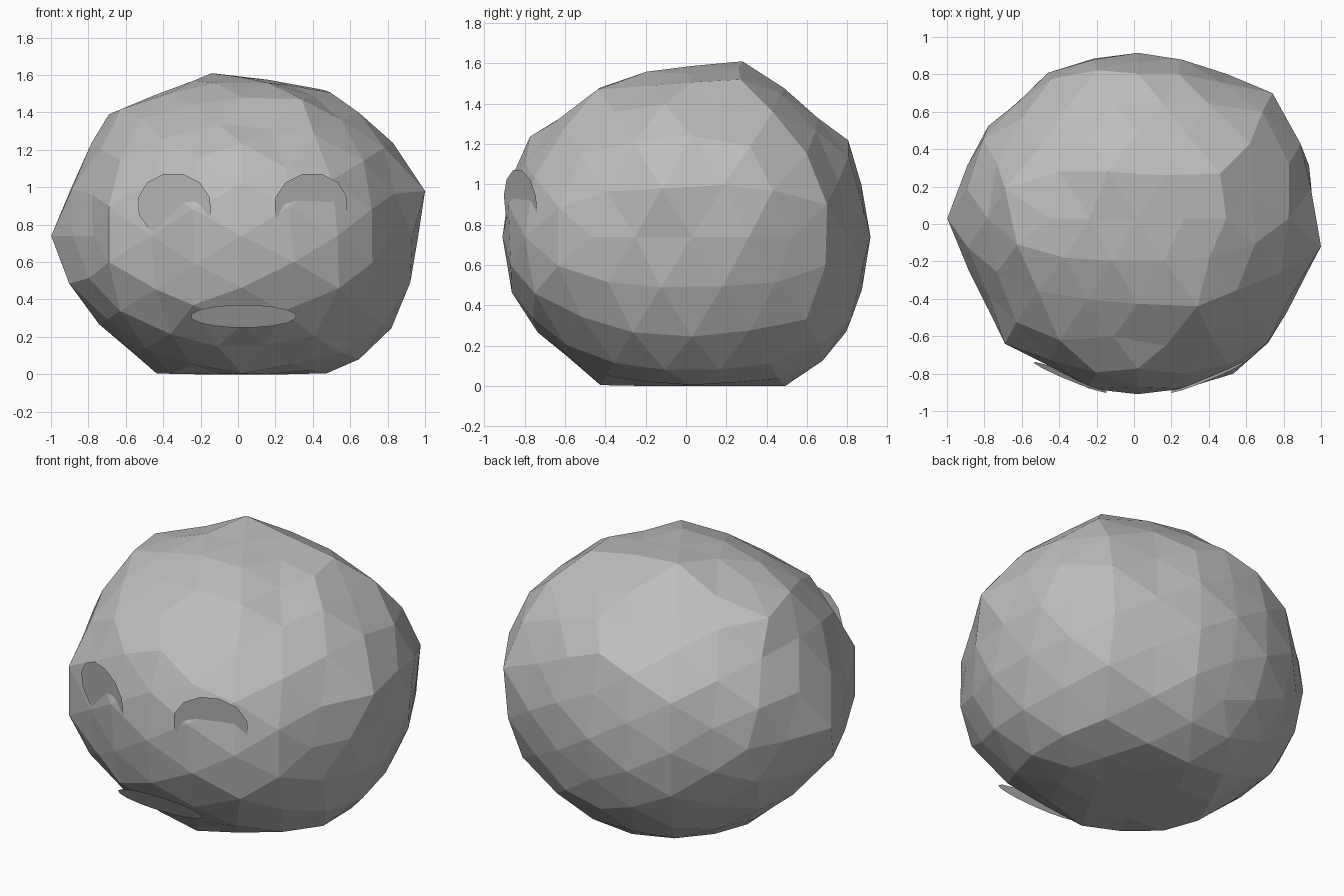
import bpy, bmesh, math, random
from mathutils import Vector, Matrix

cube = bpy.data.objects.get("Cube")
if cube:
    bpy.data.objects.remove(cube, do_unlink=True)

random.seed(4)
CENTRE = Vector((.02, .03, .74))

# One stone grey for everything
stone = bpy.data.materials.new("stone grey")
stone.use_nodes = True
stone.diffuse_color = (.51, .51, .51, 1)
stone.node_tree.nodes["Principled BSDF"].inputs["Base Color"].default_value = stone.diffuse_color


def make_object(name, bm):
    mesh = bpy.data.meshes.new(name)
    bm.to_mesh(mesh)
    bm.free()
    mesh.materials.append(stone)
    obj = bpy.data.objects.new(name, mesh)
    bpy.context.collection.objects.link(obj)
    return obj


# Outlines of the boulder in the three main planes
front_outline = [(1, .98), (.87, 1.2), (.55, 1.5), (-.14, 1.61), (-.48, 1.48), (-.69, 1.39),
                 (-.93, .98), (-1, .75), (-.93, .52), (-.78, .31), (-.46, .01), (0, -.1),
                 (.5, .01), (.73, .12), (.86, .3), (.97, .75)]
side_outline = [(.92, .74), (.83, 1.2), (.5, 1.47), (.28, 1.61), (-.22, 1.57), (-.45, 1.47),
                (-.8, 1.22), (-.89, .98), (-.93, .74), (-.89, .5), (-.75, .28), (-.45, .01),
                (0, -.1), (.54, 0), (.73, .17), (.85, .35)]
top_outline = [(.96, .03), (.95, .29), (.74, .7), (.52, .79), (.29, .91), (-.23, .91),
               (-.48, .8), (-.8, .5), (-1, .03), (-.8, -.4), (-.69, -.64), (-.18, -.89),
               (.3, -.89), (.56, -.79), (.74, -.62), (1, -.12)]

# Sharp corners of the chipped edges
top_corners = [(-.14, .28, 1.61), (-.4, .28, 1.48), (-.69, .19, 1.39), (.46, .27, 1.52), (.34, -.44, 1.47)]
side_corners = [(1, -.12, .98), (.62, .43, 1.36), (.83, .32, 1.19), (.74, .7, .9), (.89, .43, .97),
                (-.69, -.64, .9), (-.69, -.64, .6)]
face_corners = [(.17, -.65, 1.31), (.26, -.8, 1.1), (-.4, -.62, 1.26), (-.24, -.88, .88),
                (.3, -.87, .6), (-.24, -.8, .37), (.54, -.75, .46)]


def reach(outline, centre, direction):
    """Distance from the centre to a closed outline along a direction."""
    points = [Vector(p) - centre for p in outline]
    for a, b in zip(points, points[1:] + points[:1]):
        edge = b - a
        det = direction.cross(edge)
        if abs(det) < 1e-6:
            continue
        distance = a.cross(edge) / det
        along = a.cross(direction) / det
        if distance > 0 and -1e-4 <= along <= 1 + 1e-4:
            return distance
    return .9


def boulder_radius(d):
    """Blend the three outlines, each counting most near its own plane."""
    total = weights = 0
    for outline, i, j, k in ((front_outline, 0, 2, 1), (side_outline, 1, 2, 0), (top_outline, 0, 1, 2)):
        flat = Vector((d[i], d[j]))
        if flat.length < .05:
            continue
        r = reach(outline, Vector((CENTRE[i], CENTRE[j])), flat.normalized())
        weight = (1 - d[k] ** 2) / (d[k] ** 2 + .02)
        total += r * weight
        weights += weight
    return total / weights


# Boulder: faceted ball with an edge on top, pushed out to the outlines, flat below
bm = bmesh.new()
bmesh.ops.create_icosphere(bm, subdivisions=3, radius=1)
turn = Matrix.Rotation(-math.atan(2) / 2, 3, 'Y')
for v in bm.verts:
    d = (turn @ v.co).normalized()
    chip = random.uniform(-.015, .015) * min(1, 8 * min(abs(c) for c in d))
    v.co = CENTRE + d * boulder_radius(d) * (1 + chip)
    v.co.z = max(v.co.z, 0)
for corner in top_corners + side_corners + face_corners:
    corner = Vector(corner)
    nearest = min(bm.verts, key=lambda v: (v.co - CENTRE).angle(corner - CENTRE))
    nearest.co = corner
make_object("boulder", bm)


# Face: thin oval plates resting on the stone
def oval(name, location, width, height, yaw, tilt, sides):
    bm = bmesh.new()
    bmesh.ops.create_circle(bm, cap_ends=True, segments=sides, radius=1)
    place = (Matrix.Translation(location) @ Matrix.Rotation(yaw, 4, 'Z')
             @ Matrix.Rotation(math.pi / 2 + tilt, 4, 'X') @ Matrix.Diagonal((width, height, 1, 1))
             @ Matrix.Rotation(math.pi / sides, 4, 'Z'))
    bm.transform(place)
    return make_object(name, bm)


for name, side in (("left_eye", 1), ("right_eye", -1)):
    oval(name, (.025 + side * .365, -.82, .9), .215, .178, side * .39, .1, 12)
oval("mouth", (.03, -.79, .31), .285, .07, 0, .5, 16)
